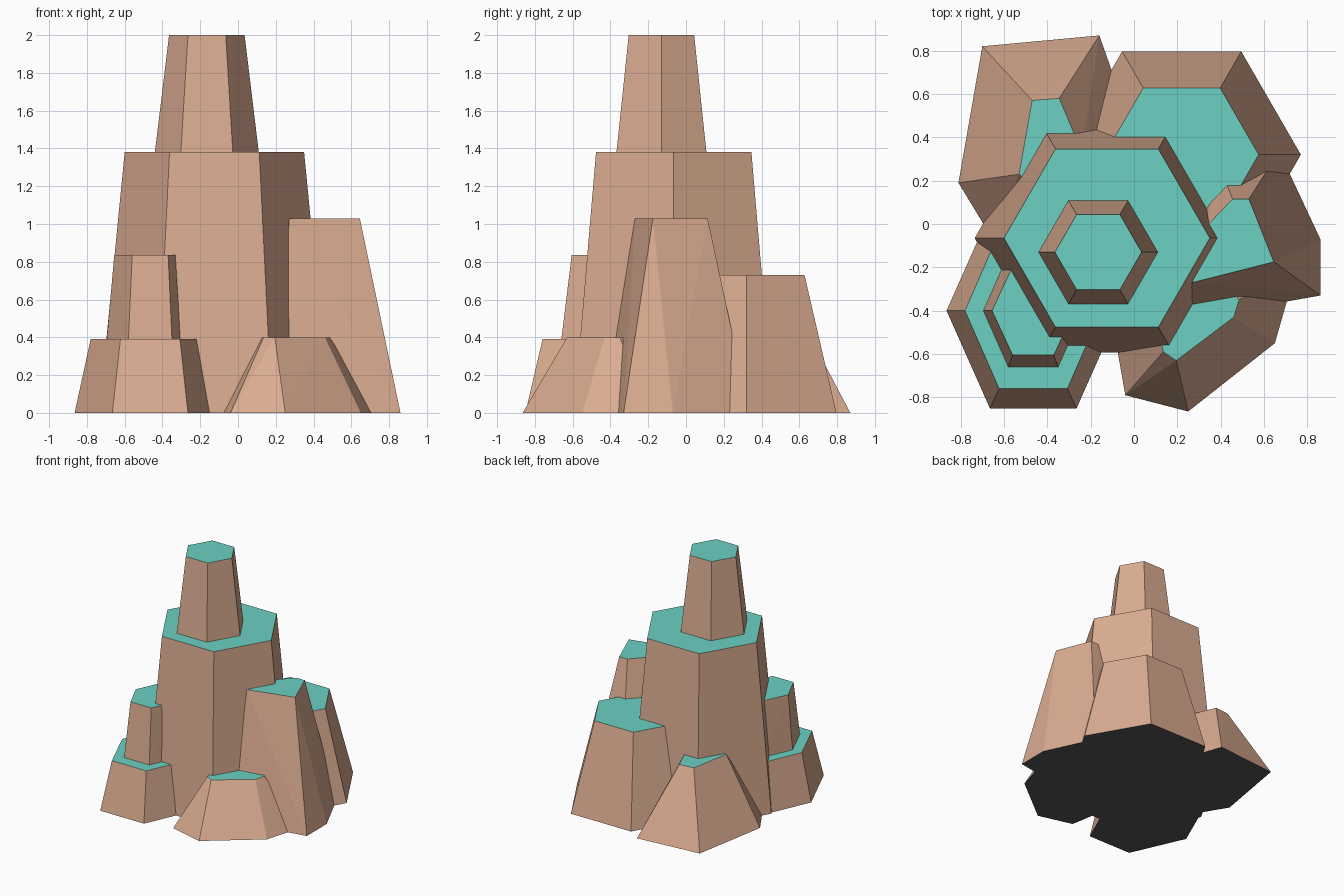
import bpy, bmesh
from math import cos, sin, radians

if "Cube" in bpy.data.objects:
    bpy.data.objects.remove(bpy.data.objects["Cube"])


def material(name, rgb):
    m = bpy.data.materials.new(name)
    m.diffuse_color = (*rgb, 1)
    m.use_nodes = True
    m.node_tree.nodes["Principled BSDF"].inputs["Base Color"].default_value = m.diffuse_color
    return m


ROCK = material("rock_tan", (0.70, 0.41, 0.28))
TOP = material("top_teal", (0.15, 0.63, 0.54))
BASE = material("base_dark", (0.09, 0.09, 0.09))


def rock(name, z0, z1, base, top):
    """Flat-faced tapered rock spanning a base outline and a top outline."""
    bm = bmesh.new()
    for pts, z in ((base, z0), (top, z1)):
        for x, y in pts:
            bm.verts.new((x, y, z))
    bmesh.ops.convex_hull(bm, input=bm.verts[:])
    bmesh.ops.dissolve_limit(bm, angle_limit=radians(0.5),
                             verts=bm.verts[:], edges=bm.edges[:])
    bmesh.ops.recalc_face_normals(bm, faces=bm.faces[:])
    for f in bm.faces:
        f.normal_update()
        f.material_index = 1 if f.normal.z > 0.99 else 2 if f.normal.z < -0.99 else 0
    me = bpy.data.meshes.new(name)
    bm.to_mesh(me)
    bm.free()
    for m in (ROCK, TOP, BASE):
        me.materials.append(m)
    ob = bpy.data.objects.new(name, me)
    bpy.context.collection.objects.link(ob)
    return ob


def hexagon(cx, cy, rx, ry):
    return [(cx + rx * cos(radians(a)), cy + ry * sin(radians(a)))
            for a in range(0, 360, 60)]


def column(name, cx, cy, z0, z1, r0, r1):
    rock(name, z0, z1, hexagon(cx, cy, *r0), hexagon(cx, cy, *r1))


# Hexagonal columns: centre, heights, bottom radii, top radii
column("main_column", -0.125, -0.065, 0, 1.38, (0.61, 0.61), (0.475, 0.475))
column("peak_column", -0.165, -0.13, 1.38, 2.0, (0.275, 0.275), (0.20, 0.20))
column("back_column", 0.22, 0.32, 0, 0.73, (0.55, 0.55), (0.355, 0.355))
column("side_column", -0.465, -0.40, 0, 0.39, (0.40, 0.52), (0.315, 0.415))
column("side_peak", -0.465, -0.40, 0.39, 0.835, (0.23, 0.30), (0.19, 0.237))

# Irregular rocks leaning against the columns
rock("right_rock", 0, 1.03,
     [(0.24, -0.44), (0.86, -0.33), (0.86, -0.07), (0.67, 0.335),
      (0.37, 0.33), (0.15, 0.0)],
     [(0.27, -0.27), (0.645, -0.175), (0.53, 0.115), (0.455, 0.115),
      (0.345, 0.0)])
rock("front_rock", 0, 0.40,
     [(-0.04, -0.79), (0.25, -0.865), (0.65, -0.55), (0.75, -0.20),
      (0.3, -0.1), (-0.10, -0.45)],
     [(0.135, -0.59), (0.195, -0.63), (0.46, -0.43), (0.485, -0.35),
      (0.4, -0.25), (0.1, -0.4)])
rock("back_left_rock", 0, 0.55,
     [(-0.70, 0.82), (-0.16, 0.87), (0.02, 0.36), (-0.3, -0.05),
      (-0.64, -0.09), (-0.81, 0.19)],
     [(-0.47, 0.57), (-0.345, 0.58), (-0.24, 0.33), (-0.4, 0.12),
      (-0.53, 0.23)])
